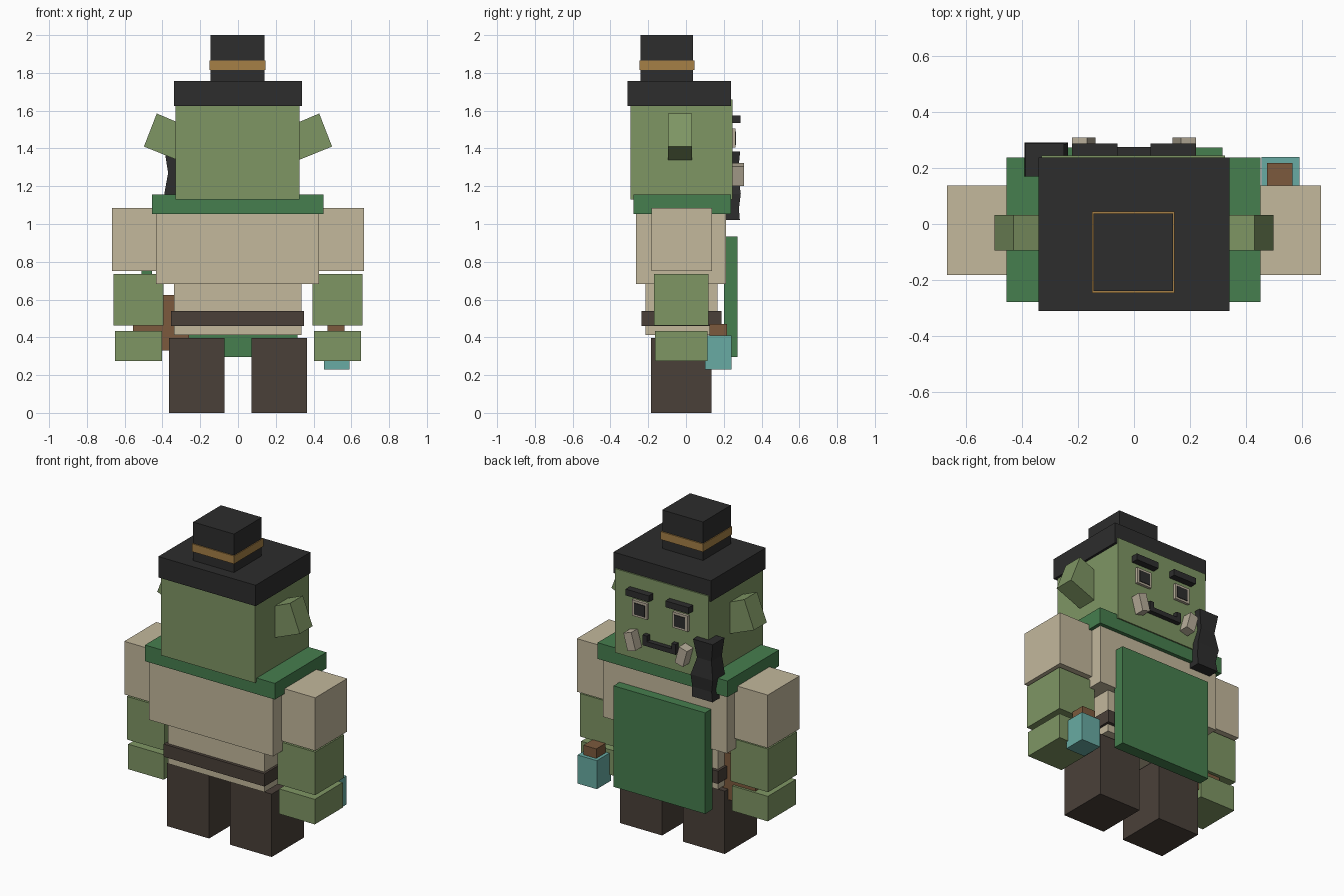
import bpy, bmesh


def lin(c):
    c /= 255
    return c / 12.92 if c <= 0.04045 else ((c + 0.055) / 1.055) ** 2.4


def material(name, r, g, b):
    m = bpy.data.materials.new(name)
    m.diffuse_color = (lin(r), lin(g), lin(b), 1)
    return m


SKIN = material("green_skin", 127, 150, 100)
CLOTH = material("dark_green_cloth", 70, 126, 78)
SHIRT = material("tan_shirt", 195, 184, 156)
BLACK = material("black", 45, 45, 45)
GOLD = material("gold", 166, 128, 70)
DARK = material("dark_brown", 74, 64, 57)
WOOD = material("brown", 124, 90, 61)
GLASS = material("teal_glass", 104, 171, 163)
BONE = material("bone", 184, 174, 154)


def loft(name, mat, rings):
    """Solid through equal rings of points, capped at both ends."""
    bm = bmesh.new()
    rows = [[bm.verts.new(p) for p in r] for r in rings]
    n = len(rows[0])
    for a, b in zip(rows, rows[1:]):
        for i in range(n):
            j = (i + 1) % n
            bm.faces.new((a[i], a[j], b[j], b[i]))
    bm.faces.new(rows[0][::-1])
    bm.faces.new(rows[-1])
    bmesh.ops.recalc_face_normals(bm, faces=bm.faces)
    me = bpy.data.meshes.new(name)
    bm.to_mesh(me)
    bm.free()
    me.materials.append(mat)
    ob = bpy.data.objects.new(name, me)
    bpy.context.collection.objects.link(ob)
    return ob


def box(name, mat, x0, x1, y0, y1, z0, z1):
    return loft(name, mat, [[(x0, y0, z), (x1, y0, z), (x1, y1, z), (x0, y1, z)]
                            for z in (z0, z1)])


def prism(name, mat, xz, y0, y1):
    """Outline in x and z, extruded along y."""
    return loft(name, mat, [[(x, y, z) for x, z in xz] for y in (y0, y1)])


# hat
box("hat_crown", BLACK, -0.145, 0.14, -0.24, 0.037, 1.74, 2.0)
box("hat_band", GOLD, -0.15, 0.145, -0.247, 0.045, 1.815, 1.865)
box("hat_brim", BLACK, -0.34, 0.34, -0.31, 0.237, 1.625, 1.757)

# head and torso
box("head", SKIN, -0.33, 0.325, -0.295, 0.245, 1.13, 1.66)
box("collar", CLOTH, -0.455, 0.452, -0.278, 0.237, 1.053, 1.155)
box("chest", SHIRT, -0.435, 0.43, -0.265, 0.213, 0.683, 1.09)
box("waist", SHIRT, -0.34, 0.335, -0.215, 0.167, 0.413, 0.70)
box("belt", DARK, -0.355, 0.35, -0.235, 0.188, 0.46, 0.54)
box("cape", CLOTH, -0.325, 0.315, 0.2, 0.273, 0.295, 0.933)

# limbs, ears and mirrored face parts
for side, s in (("left", -1), ("right", 1)):
    def mbox(name, mat, a, b, *rest):
        box(f"{side}_{name}", mat, *sorted((s * a, s * b)), *rest)

    def mprism(name, mat, xz, y0, y1):
        prism(f"{side}_{name}", mat, [(s * x, z) for x, z in xz], y0, y1)

    mbox("leg", DARK, 0.072, 0.365, -0.185, 0.135, 0.0, 0.397)
    mbox("shoulder", SHIRT, 0.40, 0.667, -0.182, 0.137, 0.75, 1.085)
    mbox("forearm", SKIN, 0.395, 0.658, -0.17, 0.12, 0.463, 0.735)
    mbox("hand", SKIN, 0.403, 0.652, -0.165, 0.115, 0.275, 0.433)
    mprism("ear", SKIN, [(0.30, 1.53), (0.43, 1.585), (0.498, 1.41), (0.30, 1.33)],
           -0.095, 0.033)
    mbox("eyebrow", BLACK, 0.058, 0.22, 0.24, 0.288, 1.535, 1.575)
    mbox("eye", BONE, 0.09, 0.195, 0.24, 0.262, 1.405, 1.505)
    mbox("pupil", BLACK, 0.102, 0.178, 0.26, 0.266, 1.418, 1.49)
    mprism("tusk", BONE, [(0.222, 1.305), (0.167, 1.322), (0.137, 1.215), (0.193, 1.2)],
           0.24, 0.308)

# mouth as an upturned bar
prism("mouth", BLACK, [(-0.12, 1.31), (-0.12, 1.245), (0.11, 1.245), (0.11, 1.31),
                       (0.08, 1.31), (0.08, 1.275), (-0.09, 1.275), (-0.09, 1.31)],
      0.24, 0.275)

# wavy black hair lock hanging beside the face
loft("hair_lock", BLACK, [
    [(a, 0.17, z), (b, 0.17, z), (b, y, z), (a, y, z)]
    for z, a, b, y in ((1.02, -0.385, -0.24, 0.285), (1.08, -0.375, -0.24, 0.28),
                       (1.16, -0.39, -0.235, 0.29), (1.27, -0.37, -0.27, 0.275),
                       (1.385, -0.388, -0.25, 0.287))])

# bottle with cork, pouch and its tie
box("bottle", GLASS, 0.455, 0.59, 0.1, 0.24, 0.23, 0.41)
box("bottle_cork", WOOD, 0.475, 0.565, 0.125, 0.217, 0.40, 0.47)
box("pouch", WOOD, -0.555, -0.26, -0.04, 0.1, 0.33, 0.625)
box("pouch_tie", CLOTH, -0.51, -0.455, -0.03, 0.06, 0.60, 0.755)
